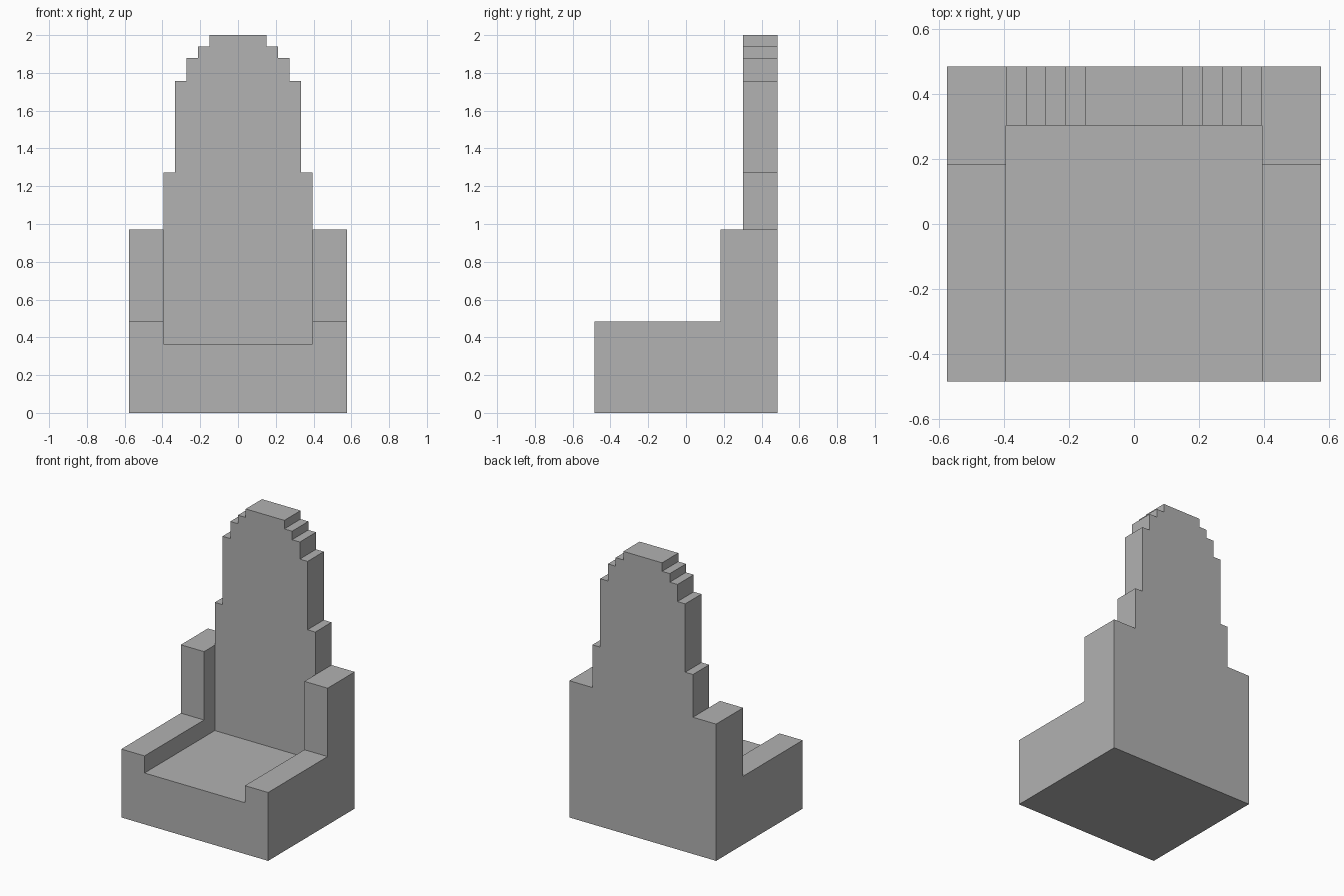
import bpy, bmesh
from mathutils import Matrix

if "Cube" in bpy.data.objects:
    bpy.data.objects.remove(bpy.data.objects["Cube"])

U = 2 / 33  # one block unit; everything is laid out in whole or half units

grey = bpy.data.materials.new("stone grey")
grey.diffuse_color = (0.445, 0.445, 0.445, 1)
grey.use_nodes = True
grey.node_tree.nodes["Principled BSDF"].inputs["Base Color"].default_value = grey.diffuse_color


def prism(name, profile, start, end, axis):
    """Extrude a 2D profile along x (profile = y,z) or y (profile = x,z)."""
    place = (lambda p, t: (t, *p)) if axis == "x" else (lambda p, t: (p[0], t, p[1]))
    bm = bmesh.new()
    face = bm.faces.new([bm.verts.new(place(p, start)) for p in profile])
    new = bmesh.ops.extrude_face_region(bm, geom=[face])["geom"]
    shift = (end - start, 0, 0) if axis == "x" else (0, end - start, 0)
    bmesh.ops.translate(bm, vec=shift, verts=[g for g in new if isinstance(g, bmesh.types.BMVert)])
    bmesh.ops.recalc_face_normals(bm, faces=bm.faces)
    mesh = bpy.data.meshes.new(name)
    bm.to_mesh(mesh)
    bm.free()
    mesh.materials.append(grey)
    obj = bpy.data.objects.new(name, mesh)
    bpy.context.collection.objects.link(obj)
    return obj


# Seat block
throne = prism("throne", [(-8, 0), (8, 0), (8, 6), (-8, 6)], -6.5, 6.5, "x")

# Stepped backrest: (half width, top height) of each tier
tiers = [(6.5, 21), (5.5, 29), (4.5, 31), (3.5, 32), (2.5, 33)]
right, z = [], 6
for half, top in tiers:
    right += [(half, z), (half, top)]
    z = top
backrest = prism("backrest", right + [(-x, z) for x, z in reversed(right)], 5, 8, "y")

# Armrests with a tall post at the rear
arm = [(-8, 0), (8, 0), (8, 16), (3, 16), (3, 8), (-8, 8)]
arms = [prism("armrest", arm, s * 6.5, s * 9.5, "x") for s in (-1, 1)]

# Fuse the parts into one solid
bpy.context.view_layer.objects.active = throne
for part in [backrest, *arms]:
    mod = throne.modifiers.new("fuse", "BOOLEAN")
    mod.operation, mod.solver, mod.object = "UNION", "EXACT", part
    bpy.ops.object.modifier_apply(modifier=mod.name)
    bpy.data.objects.remove(part)

# Clean flat faces and scale to final size
bm = bmesh.new()
bm.from_mesh(throne.data)
bmesh.ops.remove_doubles(bm, verts=bm.verts, dist=0.001)
bmesh.ops.dissolve_limit(bm, angle_limit=0.01, verts=bm.verts, edges=bm.edges)
bm.transform(Matrix.Scale(U, 4))
bm.to_mesh(throne.data)
bm.free()
